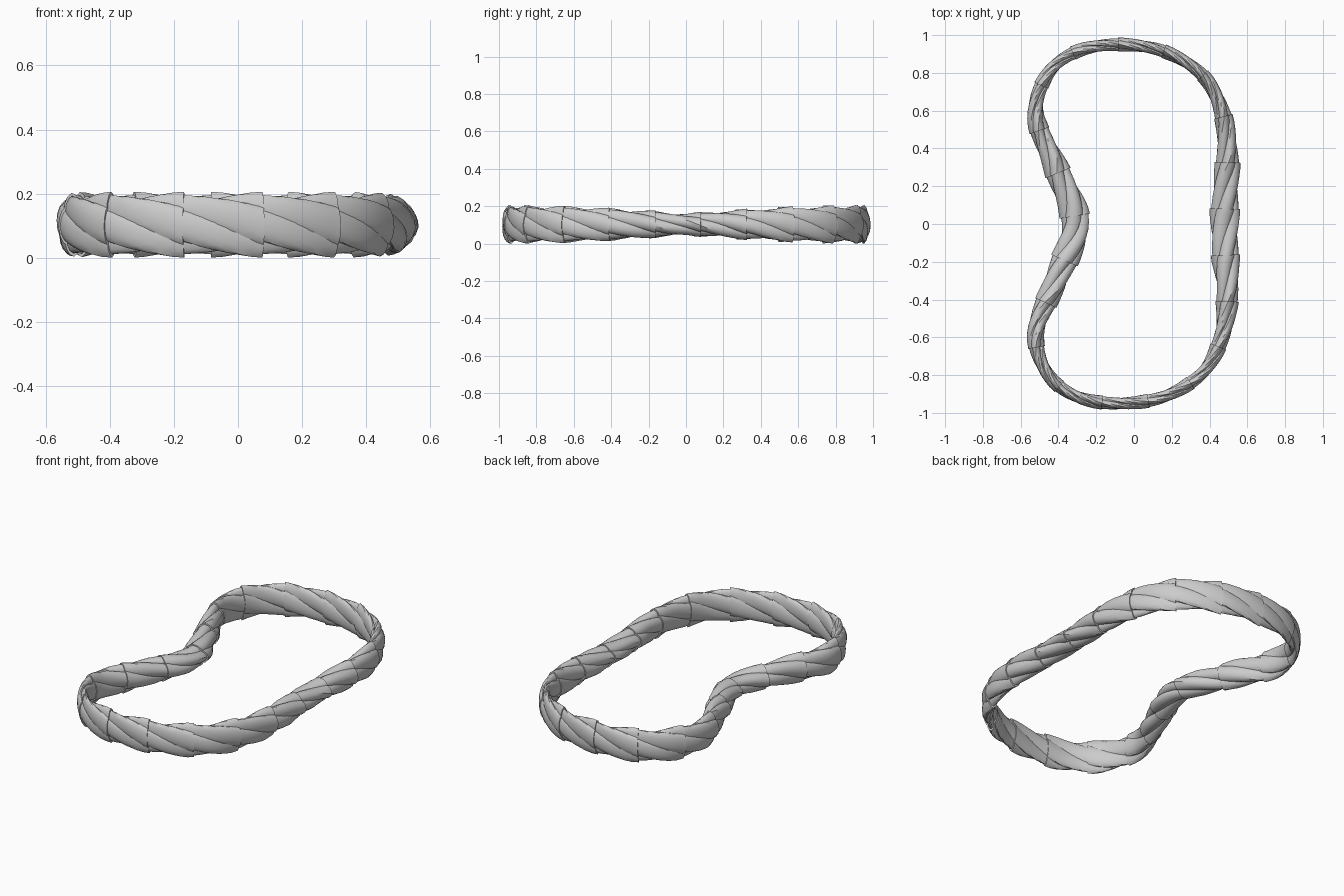
import bpy, bmesh, math
from mathutils import Vector

if "Cube" in bpy.data.objects:
    bpy.data.objects.remove(bpy.data.objects["Cube"])

# kidney-shaped centre line, upper half (counter-clockwise), mirrored for the lower half
UPPER = [(0.48, 0.0), (0.485, 0.18), (0.495, 0.36), (0.47, 0.58), (0.37, 0.78), (0.17, 0.91),
         (-0.07, 0.95), (-0.30, 0.915), (-0.46, 0.79), (-0.52, 0.57), (-0.41, 0.29), (-0.31, 0.0)]
PTS = [Vector(p) for p in UPPER + [(x, -y) for x, y in UPPER[-2:0:-1]]]


def spline(points, per=40):
    out, n = [], len(points)
    for i in range(n):
        a, b, c, d = (points[(i + k) % n] for k in (-1, 0, 1, 2))
        for j in range(per):
            t = j / per
            out.append(0.5 * (2 * b + (c - a) * t + (2 * a - 5 * b + 4 * c - d) * t * t
                              + (3 * b - a - 3 * c + d) * t ** 3))
    return out


PATH = spline(PTS)
CUM = [0.0]
for i in range(len(PATH)):
    CUM.append(CUM[-1] + (PATH[(i + 1) % len(PATH)] - PATH[i]).length)
TOTAL = CUM[-1]
START = CUM[6 * 40]          # a joint sits at the far end of the loop


def at(s):
    """Position and outward normal at arc length s."""
    s %= TOTAL
    lo, hi = 0, len(PATH)
    while hi - lo > 1:
        mid = (lo + hi) // 2
        lo, hi = (mid, hi) if CUM[mid] <= s else (lo, mid)
    n = len(PATH)
    t = (s - CUM[lo]) / (CUM[lo + 1] - CUM[lo])
    p = PATH[lo].lerp(PATH[(lo + 1) % n], t)
    d = (PATH[(lo + 8) % n] - PATH[lo - 8]).normalized()
    return p, Vector((d.y, -d.x))


def section(y):
    """Half width and half height: broad in the middle, thin and tall at the ends."""
    t = min(1.0, abs(y) / 0.88)
    e = t * t * (3 - 2 * t)
    return 0.075 - 0.041 * e, 0.056 + 0.038 * math.sin(t * math.pi / 2)


UNITS, STRANDS, STEPS, SIDES = 21, 4, 8, 12
bm = bmesh.new()
for u in range(UNITS):
    for k in range(STRANDS):
        rings = []
        for i in range(STEPS + 1):
            t = -0.12 + 1.18 * i / STEPS            # overlap with the neighbours
            p, n = at(START + (u + t) * TOTAL / UNITS)
            w, h = section(p.y)
            ang = -(t + k) * math.pi / 2            # quarter turn per unit
            flare = 0.90 + 0.20 * max(t, 0) ** 1.5
            ring = []
            for j in range(SIDES):
                a = 2 * math.pi * j / SIDES
                # leaf-shaped strand section with a slight outer ridge
                r = 0.50 + 0.50 * math.cos(a) * flare + 0.04 * max(0, math.cos(a)) ** 8
                q = 0.58 * math.sin(a) * flare
                c, s = math.cos(ang), math.sin(ang)
                x, z = r * c - q * s, r * s + q * c
                ring.append(bm.verts.new((p.x + n.x * x * w, p.y + n.y * x * w, 0.107 + z * h)))
            rings.append(ring)
        for a, b in zip(rings, rings[1:]):
            for j in range(SIDES):
                m = (j + 1) % SIDES
                bm.faces.new((a[j], a[m], b[m], b[j]))
        bm.faces.new(rings[0][::-1])
        bm.faces.new(rings[-1])
bmesh.ops.recalc_face_normals(bm, faces=bm.faces)

# sit on the ground
low = min(v.co.z for v in bm.verts)
for v in bm.verts:
    v.co.z -= low
mesh = bpy.data.meshes.new("twisted_rope_loop")
bm.to_mesh(mesh)
bm.free()
rope = bpy.data.objects.new("twisted_rope_loop", mesh)
bpy.context.collection.objects.link(rope)
bpy.context.view_layer.objects.active = rope
rope.select_set(True)
bpy.ops.object.shade_smooth_by_angle(angle=math.radians(40))
